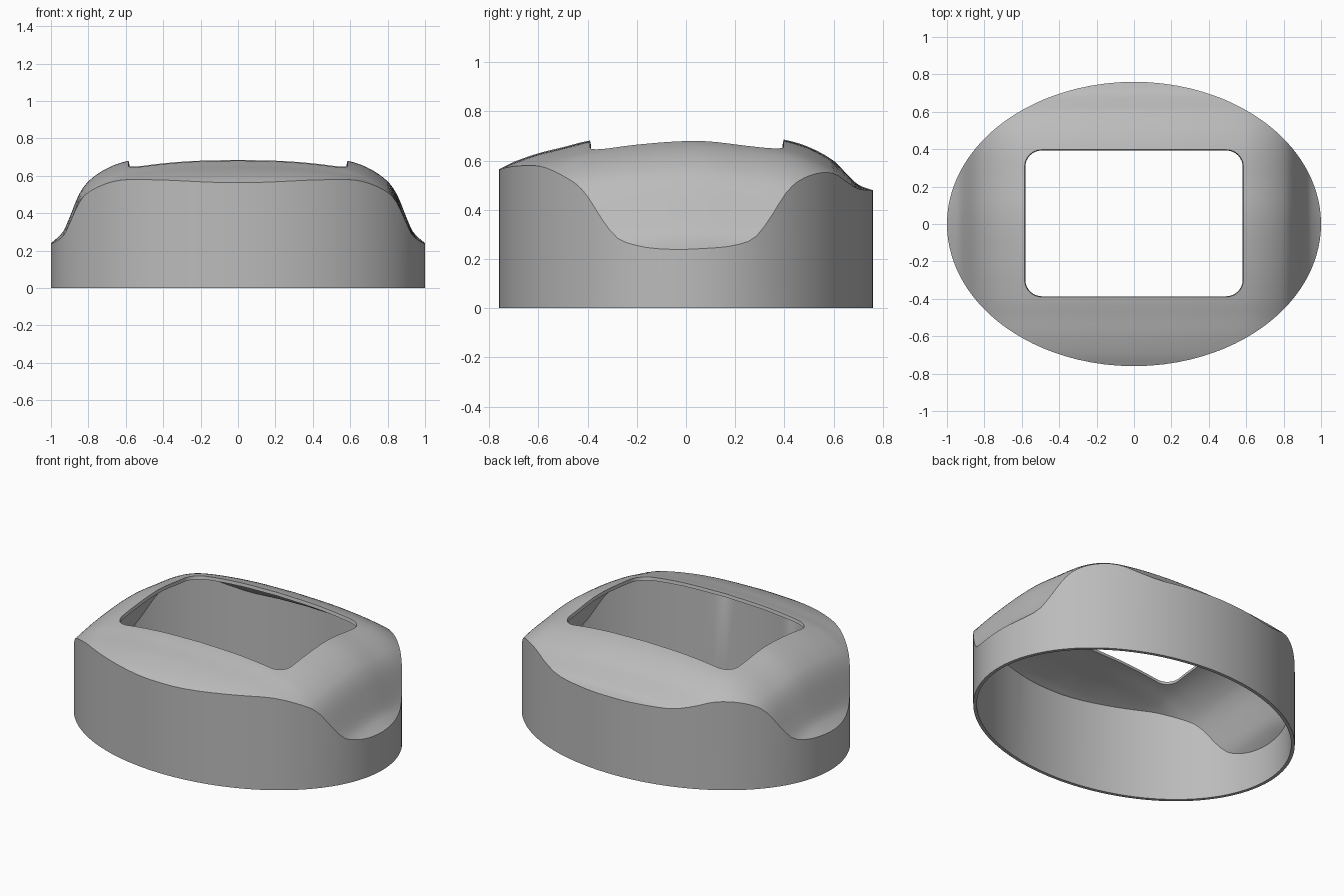
import bpy
import bmesh
from math import sin, cos, pi, hypot, radians

if "Cube" in bpy.data.objects:
    bpy.data.objects.remove(bpy.data.objects["Cube"])

RX, RY = 1.0, 0.76        # outer ellipse
WALL = 0.02               # shell thickness
RINGS = 32

# Crown height across the width, and its drop along the depth
ACROSS = [(0, .725), (.3, .715), (.585, .68), (.7, .64), (.8, .57),
          (.85, .5), (.9, .38), (.93, .31), (.97, .265), (1, .24)]
DROP = [(-.76, -.16), (-.7, -.13), (-.6, -.095), (-.5, -.07), (-.4, -.045),
        (-.2, -.015), (.05, 0), (.25, -.02), (.4, -.04), (.5, -.07),
        (.6, -.125), (.65, -.175), (.7, -.222), (.76, -.245)]


def curve(points, t):
    """Smooth interpolation through the points."""
    t = min(max(t, points[0][0]), points[-1][0])
    last = len(points) - 1

    def slope(i):
        (x0, y0), (x1, y1) = points[max(i - 1, 0)], points[min(i + 1, last)]
        return (y1 - y0) / (x1 - x0)

    i = next(k for k in range(last) if t <= points[k + 1][0])
    (x0, y0), (x1, y1) = points[i], points[i + 1]
    h = x1 - x0
    s = (t - x0) / h
    return (y0 * (1 + 2 * s) * (1 - s) ** 2 + slope(i) * h * s * (1 - s) ** 2
            + y1 * s * s * (3 - 2 * s) - slope(i + 1) * h * s * s * (1 - s))


def height(x, y):
    return curve(ACROSS, abs(x)) + curve(DROP, y)


def window_outline(x, front, back, r, arc=8, side=24):
    """Rounded rectangle, counter-clockwise."""
    centres = [(x - r, back - r), (r - x, back - r),
               (r - x, front + r), (x - r, front + r)]
    corners = []
    for q, (cx, cy) in enumerate(centres):
        angles = [(q + k / arc) * pi / 2 for k in range(arc + 1)]
        corners.append([(cx + r * cos(a), cy + r * sin(a)) for a in angles])
    outline = []
    for q, corner in enumerate(corners):
        outline += corner
        (ax, ay), (bx, by) = corner[-1], corners[(q + 1) % 4][0]
        outline += [(ax + (bx - ax) * k / side, ay + (by - ay) * k / side)
                    for k in range(1, side)]
    return outline


# Crown rings from the window out to the rim, then the wall down to the base
window = window_outline(.585, -.39, .397, .09)
rim = [(x / hypot(x / RX, y / RY), y / hypot(x / RX, y / RY)) for x, y in window]
bm = bmesh.new()
rings = []
for k in range(RINGS + 1):
    t = k / RINGS
    ring = []
    for (ax, ay), (bx, by) in zip(window, rim):
        x, y = ax + (bx - ax) * t, ay + (by - ay) * t
        ring.append(bm.verts.new((x, y, height(x, y))))
    rings.append(ring)
rings.append([bm.verts.new((x, y, 0)) for x, y in rim])
n = len(window)
for inner, outer in zip(rings, rings[1:]):
    for i in range(n):
        j = (i + 1) % n
        bm.faces.new((inner[i], outer[i], outer[j], inner[j]))
mesh = bpy.data.meshes.new("housing_shell")
bm.to_mesh(mesh)
bm.free()
shell = bpy.data.objects.new("housing_shell", mesh)
bpy.context.collection.objects.link(shell)

# Plain grey finish
grey = bpy.data.materials.new("plain_grey")
grey.use_nodes = True
colour = (.5, .5, .5, 1)
grey.diffuse_color = colour
grey.node_tree.nodes["Principled BSDF"].inputs["Base Color"].default_value = colour
mesh.materials.append(grey)

# Thin wall grown inward
bpy.context.view_layer.objects.active = shell
shell.select_set(True)
solid = shell.modifiers.new("wall", 'SOLIDIFY')
solid.thickness = WALL
solid.offset = -1
solid.use_even_offset = True
bpy.ops.object.modifier_apply(modifier=solid.name)
bpy.ops.object.shade_smooth_by_angle(angle=radians(25))
